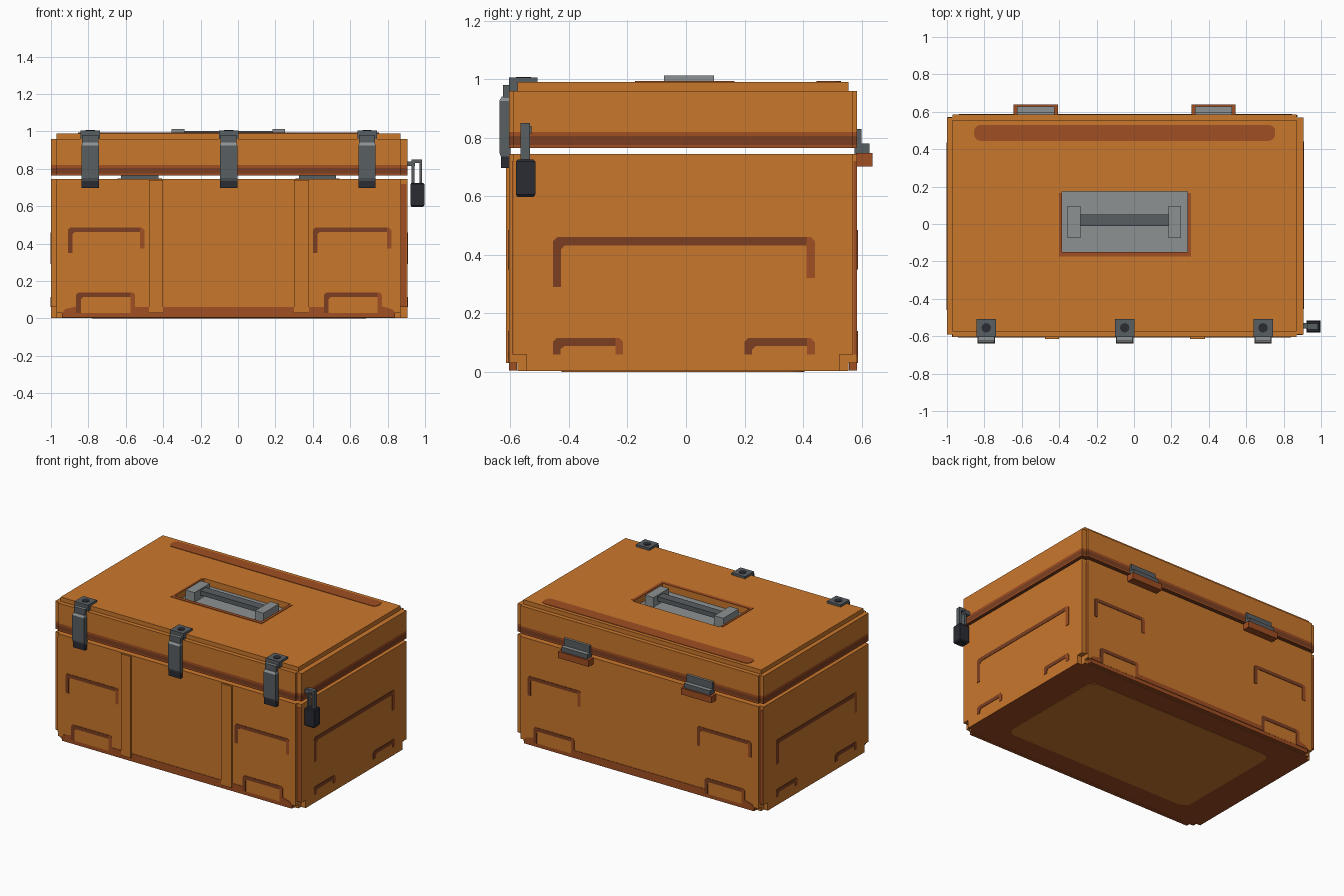
import bpy, bmesh, math
from mathutils import Vector

if "Cube" in bpy.data.objects:
    bpy.data.objects.remove(bpy.data.objects["Cube"], do_unlink=True)


def material(name, srgb):
    lin = [((c / 255 + 0.055) / 1.055) ** 2.4 for c in srgb] + [1]
    m = bpy.data.materials.new(name)
    m.diffuse_color = lin
    m.use_nodes = True
    m.node_tree.nodes["Principled BSDF"].inputs["Base Color"].default_value = lin
    return m


MATS = [material("orange", (202, 119, 44)), material("rust", (160, 78, 34)),
        material("brown", (124, 63, 33)), material("light_grey", (140, 145, 145)),
        material("steel_grey", (88, 94, 98)), material("black", (42, 44, 52))]
ORANGE, RUST, BROWN, LIGHT, STEEL, BLACK = range(6)
CX, CY = -0.0475, -0.01


def finish(name, bm):
    bmesh.ops.recalc_face_normals(bm, faces=bm.faces)
    me = bpy.data.meshes.new(name)
    bm.to_mesh(me)
    bm.free()
    for m in MATS:
        me.materials.append(m)
    ob = bpy.data.objects.new(name, me)
    bpy.context.collection.objects.link(ob)
    return ob


def add_rings(bm, rings, mats):
    """Stitch rectangles (x0, x1, y0, y1, z); mats: bottom cap, each band, top cap."""
    loops = [[bm.verts.new(p) for p in ((a, c, z), (b, c, z), (b, d, z), (a, d, z))]
             for a, b, c, d, z in rings]
    bm.faces.new(loops[0][::-1]).material_index = mats[0]
    for lo, hi, mat in zip(loops, loops[1:], mats[1:]):
        for i in range(4):
            j = (i + 1) % 4
            bm.faces.new((lo[i], lo[j], hi[j], hi[i])).material_index = mat
    bm.faces.new(loops[-1]).material_index = mats[-1]


def boxes(name, items):
    """items: (x0, x1, y0, y1, z0, z1, side, [top, [bottom]])"""
    bm = bmesh.new()
    for x0, x1, y0, y1, z0, z1, *m in items:
        top = m[1] if len(m) > 1 else m[0]
        bot = m[2] if len(m) > 2 else m[0]
        add_rings(bm, [(x0, x1, y0, y1, z0), (x0, x1, y0, y1, z1)], (bot, m[0], top))
    return finish(name, bm)


# Sides as functions of across, up, outward
SIDES = {
    "front": lambda u, v, w: (u, -0.605 - w, v),
    "back": lambda u, v, w: (2 * CX - u, 0.585 + w, v),
    "right": lambda u, v, w: (0.905 + w, u, v),
    "left": lambda u, v, w: (-1 - w, 2 * CY - u, v),
    "top": lambda u, v, w: (u, v, 0.99 + w),
    "bottom": lambda u, v, w: (u, v, 0.003 - w),
}


def plates(name, side, shapes, thick=0.003):
    bm = bmesh.new()
    place = SIDES[side]
    for pts, mat in shapes:
        a = [bm.verts.new(place(u, v, -0.001)) for u, v in pts]
        b = [bm.verts.new(place(u, v, thick)) for u, v in pts]
        n = len(pts)
        faces = [bm.faces.new(a[::-1]), bm.faces.new(b)]
        faces += [bm.faces.new((a[i], a[(i + 1) % n], b[(i + 1) % n], b[i])) for i in range(n)]
        for f in faces:
            f.material_index = mat
    return finish(name, bm)


def rect(u0, u1, v0, v1, mat):
    return [(u0, v0), (u1, v0), (u1, v1), (u0, v1)], mat


def rounded(u0, u1, v0, v1, r, mat):
    pts = []
    for k, (u, v) in enumerate(((u1 - r, v1 - r), (u0 + r, v1 - r), (u0 + r, v0 + r), (u1 - r, v0 + r))):
        for i in range(5):
            t = math.pi / 2 * (k + i / 4)
            pts.append((u + r * math.cos(t), v + r * math.sin(t)))
    return pts, mat


def bracket(u0, u1, left, right, top, t):
    """Bar with a long left leg, and a shorter paler right leg."""
    c = t * 0.5
    return [([(u0, left), (u0, top - c), (u0 + c, top), (u1 - t, top), (u1 - t, top - t),
              (u0 + t + c, top - t), (u0 + t, top - t - c), (u0 + t, left)], BROWN),
            ([(u1 - t, right), (u1 - t, top), (u1 - c, top), (u1, top - c), (u1, right)], RUST)]


# Body: stepped blocks leaving notched edges and corners
boxes("body", [
    (-1, 0.905, -0.59, 0.57, 0.06, 0.745, ORANGE),
    (-1, 0.905, -0.545, 0.525, 0.003, 0.70, ORANGE, ORANGE, RUST),
    (-0.97, 0.87, -0.605, 0.585, 0.03, 0.745, ORANGE),
    (-0.97, 0.87, -0.575, 0.555, 0.003, 0.70, ORANGE, ORANGE, RUST)])
boxes("front_ribs", [(-0.475, -0.4, -0.615, -0.6, 0.03, 0.74, ORANGE),
                     (0.3, 0.38, -0.615, -0.6, 0.03, 0.74, ORANGE)])
boxes("corner_shadow_strips", [
    (0.872, 0.902, -0.593, -0.58, 0.06, 0.72, RUST),
    (0.86, 0.873, 0.572, 0.583, 0.06, 0.72, RUST),
    (-0.997, -0.972, 0.56, 0.573, 0.06, 0.72, RUST),
    (-0.973, -0.96, -0.603, -0.592, 0.06, 0.72, RUST)])
plates("base_panel", "bottom", [rounded(-0.78, 0.685, -0.425, 0.405, 0.06, ORANGE)])

# Painted bracket marks on the four walls
for side in ("front", "back"):
    marks = bracket(-0.91, -0.5, 0.35, 0.375, 0.485, 0.024)
    marks += bracket(0.4, 0.82, 0.35, 0.375, 0.485, 0.024)
    marks += bracket(-0.865, -0.55, 0.03, 0.03, 0.14, 0.025)
    marks += bracket(0.46, 0.77, 0.03, 0.03, 0.14, 0.025)
    marks += [([(-0.94, 0.03), (-0.925, 0.05), (-0.865, 0.065), (-0.865, 0.03)], RUST),
              ([(0.84, 0.03), (0.825, 0.05), (0.77, 0.065), (0.77, 0.03)], RUST),
              rect(-0.55, 0.46, 0.03, 0.06, RUST)]
    plates(side + "_marks", side, marks)
    plates(side + "_skirt_mark", side, [rect(-0.94, 0.84, 0.004, 0.03, RUST)], -0.0275)
for side in ("right", "left"):
    plates(side + "_marks", side,
           bracket(-0.455, 0.44, 0.29, 0.32, 0.46, 0.028)
           + bracket(-0.455, -0.215, 0.06, 0.06, 0.115, 0.026)
           + bracket(0.2, 0.44, 0.06, 0.06, 0.115, 0.026))

# Lid: banded side blocks and a raised top with a handle recess
bm = bmesh.new()
for r in ((-1, 0.905, -0.59, 0.57), (-0.97, 0.87, -0.605, 0.585)):
    # only the lower collar here; the upper walls are a frame around the recess
    add_rings(bm, [r + (z,) for z in (0.765, 0.775, 0.805, 0.82, 0.94)],
              (BROWN, RUST, BROWN, RUST, ORANGE, ORANGE))
hole = (-0.385, 0.285, -0.15, 0.175)
for r, z in (((-1, 0.905, -0.59, 0.57), 0.96), ((-0.97, 0.87, -0.605, 0.585), 0.96),
             ((-0.97, 0.87, -0.575, 0.555), 0.99)):
    add_rings(bm, [r + (0.93,), r + (z,), hole + (z,), hole + (0.945,)],
              (ORANGE, ORANGE, ORANGE, ORANGE, LIGHT))
finish("lid", bm)
plates("lid_stripe", "top", [rounded(-0.855, 0.755, 0.445, 0.53, 0.035, RUST)])
plates("recess_rim", "top", [rect(-0.4, -0.385, -0.175, 0.165, RUST),
                             rect(0.285, 0.305, -0.175, 0.165, RUST),
                             rect(-0.385, 0.285, -0.175, -0.15, RUST)])

# Top handle
boxes("handle_mounts", [(-0.355, -0.285, -0.075, 0.095, 0.94, 1.012, LIGHT),
                        (0.185, 0.25, -0.075, 0.095, 0.94, 1.012, LIGHT)])
boxes("handle_bar", [(-0.29, 0.19, -0.01, 0.05, 0.97, 1.002, STEEL)])

# Front latches
for i, x in enumerate((-0.79, -0.05, 0.69)):
    n = f"latch_{i + 1}_"
    boxes(n + "hook", [(x - 0.052, x + 0.052, -0.605, -0.507, 0.96, 1.005, STEEL),
                       (x - 0.043, x + 0.043, -0.625, -0.60, 0.93, 0.98, STEEL, LIGHT)])
    bm = bmesh.new()
    w = 0.046
    add_rings(bm, [(x - w, x + w, -0.632, -0.60, 0.697), (x - w, x + w, -0.632, -0.60, 0.735),
                   (x - w, x + w, -0.638, -0.60, 0.75), (x - w, x + w, -0.638, -0.60, 0.925),
                   (x - w + 0.004, x + w - 0.004, -0.63, -0.60, 0.94)],
              (BLACK, BLACK, STEEL, STEEL, LIGHT, LIGHT))
    finish(n + "lever", bm)
    bm = bmesh.new()
    bmesh.ops.create_cone(bm, cap_ends=True, segments=16, radius1=0.025, radius2=0.025, depth=0.006)
    bmesh.ops.translate(bm, verts=bm.verts, vec=Vector((x, -0.555, 1.005)))
    for f in bm.faces:
        f.material_index = BLACK
    finish(n + "rivet", bm)

# Rear hinges
for n, x in (("right", -0.525), ("left", 0.425)):
    boxes(n + "_hinge_block", [(x - 0.118, x + 0.118, 0.58, 0.638, 0.702, 0.747, RUST)])
    boxes(n + "_hinge_leaf", [(x - 0.1, x + 0.1, 0.575, 0.627, 0.74, 0.78, STEEL, LIGHT),
                              (x - 0.1, x + 0.1, 0.58, 0.6, 0.77, 0.83, STEEL, LIGHT)])

# Padlock on the side
bm = bmesh.new()
add_rings(bm, [(0.928, 0.99, -0.575, -0.521, 0.597), (0.922, 0.996, -0.581, -0.515, 0.605),
               (0.922, 0.996, -0.581, -0.515, 0.718), (0.928, 0.99, -0.575, -0.521, 0.725)],
          (BLACK,) * 5)
finish("padlock_body", bm)
boxes("padlock_shackle", [(0.928, 0.943, -0.565, -0.533, 0.72, 0.85, STEEL),
                          (0.97, 0.985, -0.565, -0.533, 0.72, 0.85, STEEL),
                          (0.928, 0.985, -0.565, -0.533, 0.83, 0.85, STEEL)])
boxes("padlock_staple", [(0.9, 0.945, -0.558, -0.528, 0.815, 0.84, STEEL)])
